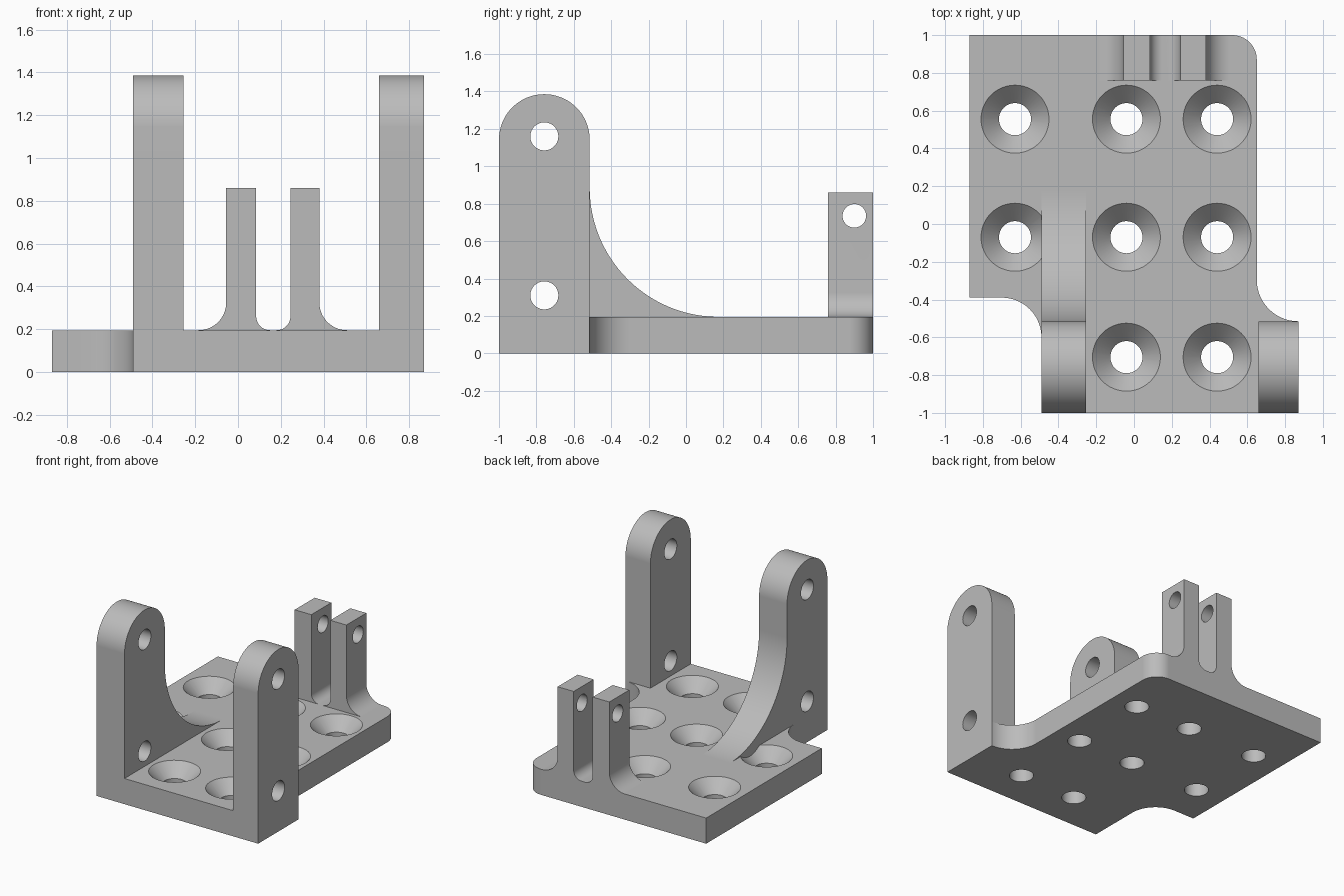
import bpy, bmesh
from math import sin, cos, radians, pi

if "Cube" in bpy.data.objects:
    bpy.data.objects.remove(bpy.data.objects["Cube"])

grey = bpy.data.materials.new("plain grey")
grey.use_nodes = True
COLOUR = (0.5, 0.5, 0.5, 1)
grey.diffuse_color = COLOUR
for node in grey.node_tree.nodes:
    if node.type == 'BSDF_PRINCIPLED':
        node.inputs["Base Color"].default_value = COLOUR

T = 0.195  # plate thickness


def arc(cx, cy, r, start, end, n=24):
    angles = [radians(start + (end - start) * i / n) for i in range(n + 1)]
    return [(cx + r * cos(a), cy + r * sin(a)) for a in angles]


def finish(name, bm):
    bmesh.ops.recalc_face_normals(bm, faces=bm.faces[:])
    mesh = bpy.data.meshes.new(name)
    bm.to_mesh(mesh)
    bm.free()
    mesh.materials.append(grey)
    obj = bpy.data.objects.new(name, mesh)
    bpy.context.collection.objects.link(obj)
    return obj


def prism(name, profile, axis, lo, hi):
    """Extrude a 2D profile along an axis from lo to hi."""
    place = {'x': lambda u, v, w: (w, u, v),
             'y': lambda u, v, w: (u, w, v),
             'z': lambda u, v, w: (u, v, w)}[axis]
    bm = bmesh.new()
    rings = [[bm.verts.new(place(u, v, w)) for u, v in profile] for w in (lo, hi)]
    bm.faces.new(rings[0])
    bm.faces.new(rings[1])
    n = len(profile)
    for i in range(n):
        j = (i + 1) % n
        bm.faces.new((rings[0][i], rings[0][j], rings[1][j], rings[1][i]))
    return finish(name, bm)


def countersink(x, y):
    """Through hole with a conical seat, as a cutter."""
    bm = bmesh.new()
    profile = [(0, -0.1), (0.085, -0.1), (0.085, 0.1), (0.2, T + 0.02), (0, T + 0.02)]
    verts = [bm.verts.new((x + r, y, z)) for r, z in profile]
    edges = [bm.edges.new(pair) for pair in zip(verts, verts[1:])]
    bmesh.ops.spin(bm, geom=verts + edges, cent=(x, y, 0), axis=(0, 0, 1),
                   angle=2 * pi, steps=48)
    bmesh.ops.remove_doubles(bm, verts=bm.verts[:], dist=0.0001)
    return finish("countersink_cutter", bm)


def combine(body, tool, operation):
    """Apply a boolean to the body and discard the tool."""
    mod = body.modifiers.new("combine", 'BOOLEAN')
    mod.operation, mod.object, mod.solver = operation, tool, 'EXACT'
    bpy.context.view_layer.update()
    result = body.evaluated_get(bpy.context.evaluated_depsgraph_get())
    mesh = bpy.data.meshes.new_from_object(result)
    body.modifiers.clear()
    body.data = mesh
    bpy.data.objects.remove(tool)


# Base plate: filleted inner corners and one rounded back corner
outline = [(-0.87, 1), (-0.87, -0.39)]
outline += arc(-0.70, -0.60, 0.21, 90, 0)
outline += [(-0.49, -1), (0.87, -1)]
outline += arc(0.87, -0.295, 0.22, 270, 180)
outline += arc(0.52, 0.87, 0.13, 0, 90)
bracket = prism("mounting_bracket", outline, 'z', 0, T)

# Countersunk screw holes; the front row has only two
for x in (-0.63, -0.04, 0.44):
    for y in (0.555, -0.07, -0.705):
        if x > -0.5 or y > -0.5:
            combine(bracket, countersink(x, y), 'DIFFERENCE')

# Tall front ears, the right one with a curved brace behind it
EAR_Y, EAR_R = -0.7575, 0.2425
root = 0.05
dome = arc(EAR_Y, 1.143, EAR_R, 180, 0, 40)
brace = arc(EAR_Y + EAR_R + 0.69, T + 0.69, 0.69, 180, 270, 40)
right_ear = prism("right_ear", [(-1, root)] + dome + brace + [(brace[-1][0], root)],
                  'x', -0.49, -0.255)
left_ear = prism("left_ear", [(-1, root)] + dome + [(EAR_Y + EAR_R, root)],
                 'x', 0.66, 0.87)

# Pair of back lugs with filleted feet
lugs = [(-0.185, 0.1)]
for x0, x1, r0, r1 in ((-0.055, 0.085, 0.13, 0.065), (0.245, 0.38, 0.065, 0.13)):
    lugs += arc(x0 - r0, T + r0, r0, 270, 360, 16)
    lugs += [(x0, 0.86), (x1, 0.86)]
    lugs += arc(x1 + r1, T + r1, r1, 180, 270, 16)
lugs += [(0.51, 0.1)]
back_lugs = prism("back_lugs", lugs, 'y', 0.76, 1)

for part in (right_ear, left_ear, back_lugs):
    combine(bracket, part, 'UNION')

# Pin holes through ears and lugs
for y, z, r in ((EAR_Y, 1.16, 0.075), (EAR_Y, 0.31, 0.075), (0.9, 0.735, 0.063)):
    pin = prism("pin_cutter", arc(y, z, r, 0, 360, 40)[:-1], 'x', -1, 1)
    combine(bracket, pin, 'DIFFERENCE')

# Smooth curves, crisp edges
bpy.ops.object.select_all(action='DESELECT')
bracket.select_set(True)
bpy.context.view_layer.objects.active = bracket
bpy.ops.object.shade_smooth_by_angle(angle=radians(25))
weighted = bracket.modifiers.new("even_shading", 'WEIGHTED_NORMAL')
weighted.keep_sharp = True
